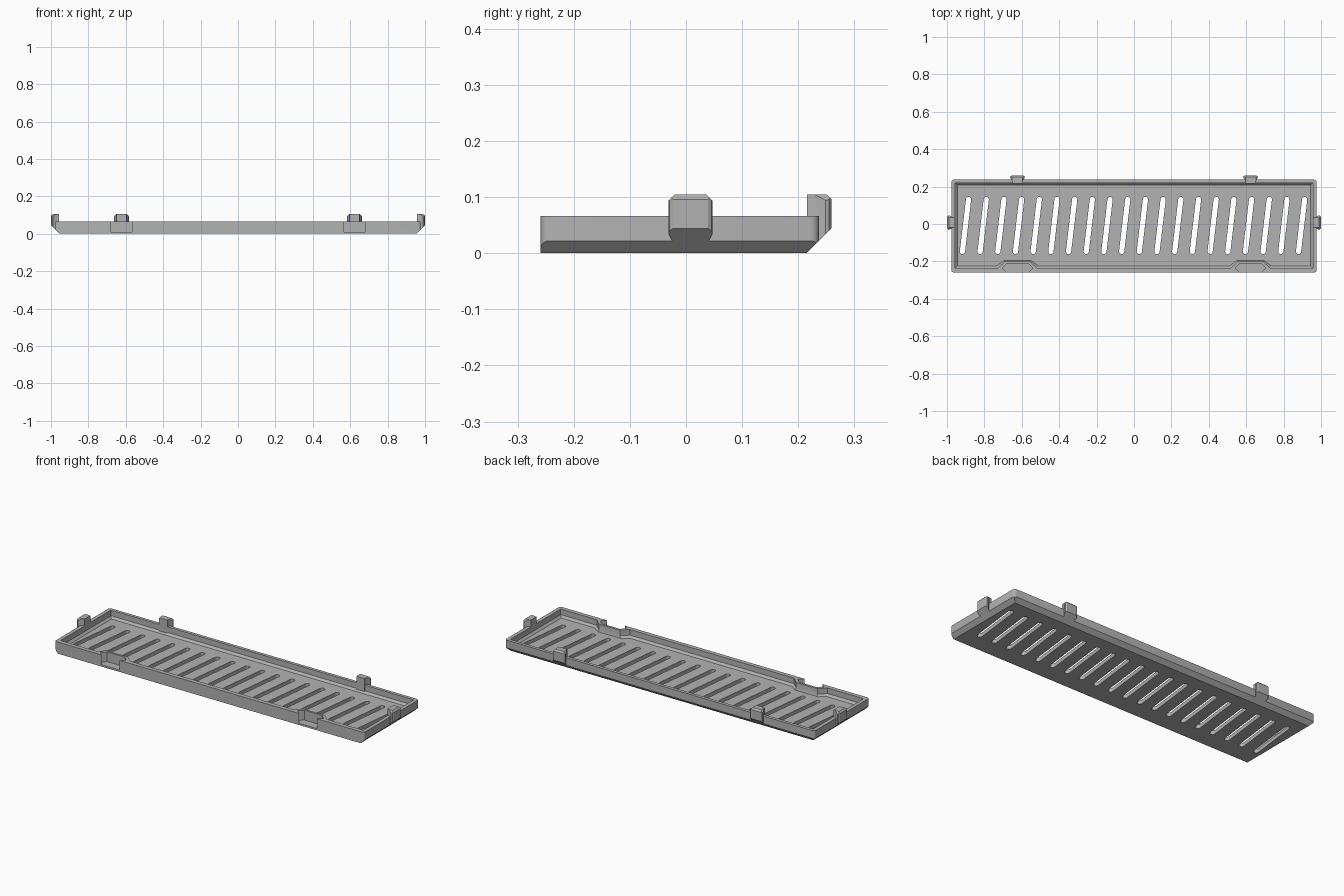
import bpy, bmesh, math
from mathutils import Vector, Matrix

cube = bpy.data.objects.get("Cube")
if cube:
    bpy.data.objects.remove(cube, do_unlink=True)

grey = bpy.data.materials.new("light grey plastic")
grey.use_nodes = True
COLOUR = (0.45, 0.45, 0.45, 1)
grey.diffuse_color = COLOUR
grey.node_tree.nodes["Principled BSDF"].inputs["Base Color"].default_value = COLOUR

HALF_X, FRONT, BACK, RIM = 0.977, -0.259, 0.237, 0.066
BEVEL = 0.022
CATCH_X = 0.623


def loft(bm, levels):
    """Closed solid through matching counter-clockwise outlines, bottom to top."""
    rings = [[bm.verts.new((x, y, z)) for x, y in pts] for pts, z in levels]
    n = len(rings[0])
    for low, high in zip(rings, rings[1:]):
        for i in range(n):
            j = (i + 1) % n
            bm.faces.new((low[i], low[j], high[j], high[i]))
    bm.faces.new(rings[0][::-1])
    bm.faces.new(rings[-1])


def slice_off(bm, point, normal):
    """Cut away everything on the normal side and close the cut."""
    geom = bm.verts[:] + bm.edges[:] + bm.faces[:]
    cut = bmesh.ops.bisect_plane(bm, geom=geom, plane_co=point,
                                 plane_no=Vector(normal).normalized(), clear_outer=True)
    edges = [e for e in cut["geom_cut"] if isinstance(e, bmesh.types.BMEdge)]
    bmesh.ops.edgeloop_fill(bm, edges=edges)


def finish(name, bm, matrix=None):
    if matrix:
        bm.transform(matrix)
    bmesh.ops.recalc_face_normals(bm, faces=bm.faces[:])
    mesh = bpy.data.meshes.new(name)
    bm.to_mesh(mesh)
    bm.free()
    mesh.materials.append(grey)
    obj = bpy.data.objects.new(name, mesh)
    bpy.context.collection.objects.link(obj)
    return obj


def activate(obj):
    bpy.ops.object.select_all(action="DESELECT")
    obj.select_set(True)
    bpy.context.view_layer.objects.active = obj


def arc(cx, cy, r, start, end, steps):
    angles = [math.radians(start + (end - start) * i / steps) for i in range(steps + 1)]
    return [(cx + r * math.cos(a), cy + r * math.sin(a)) for a in angles]


# Tray block: rounded rectangle, underside bevelled on back and both ends
r = 0.014
outline = (arc(HALF_X - r, BACK - r, r, 0, 90, 4) + arc(r - HALF_X, BACK - r, r, 90, 180, 4)
           + arc(r - HALF_X, FRONT + r, r, 180, 270, 4) + arc(HALF_X - r, FRONT + r, r, 270, 360, 4))
bm = bmesh.new()
loft(bm, [(outline, 0), (outline, RIM)])
slice_off(bm, (0, BACK - BEVEL, 0), (0, 1, -1))
for s in (-1, 1):
    slice_off(bm, (s * (HALF_X - BEVEL), 0, 0), (s, 0, -1))
tray = finish("vented_tray", bm)


# Cavity, leaving inward bulges in the front wall around the catches
def cavity_outline(inset):
    x, y0, y1 = 0.956 - inset, -0.235 + inset, 0.219 - inset
    pts = [(-x, y0)]
    for c in (-CATCH_X, CATCH_X):
        wide, narrow, top = 0.105 + inset / 2, 0.067 + inset / 2, -0.199 + inset / 3
        pts += [(c - wide, y0), (c - narrow, top), (c + narrow, top), (c + wide, y0)]
    return pts + [(x, y0), (x, y1), (-x, y1)]


bm = bmesh.new()
loft(bm, [(cavity_outline(0.011), 0.022), (cavity_outline(0), 0.034), (cavity_outline(0), 0.1)])
cutters = [finish("cavity_cutter", bm)]

# Slanted vent slots with round ends
SLOTS, HALF_LEN, WIDTH = 20, 0.14, 0.014
bm = bmesh.new()
tilt = Matrix.Rotation(-math.atan(0.033 / 0.28), 2)
capsule = arc(0, HALF_LEN, WIDTH, 0, 180, 8) + arc(0, -HALF_LEN, WIDTH, 180, 360, 8)
capsule = [tilt @ Vector(p) for p in capsule]
for i in range(SLOTS):
    x = -0.901 + i * 1.797 / (SLOTS - 1)
    pts = [(p.x + x, p.y - 0.008) for p in capsule]
    loft(bm, [(pts, -0.05), (pts, 0.05)])
cutters.append(finish("slot_cutter", bm))

# Dovetail catch pockets, open to the front and top
bm = bmesh.new()
for c in (-CATCH_X, CATCH_X):
    half = [(0.057, -0.3), (0.057, -0.259), (0.082, -0.235), (0.056, -0.211)]
    pts = [(c + x, y) for x, y in half] + [(c - x, y) for x, y in reversed(half)]
    loft(bm, [(pts, 0.01), (pts, 0.1)])
cutters.append(finish("catch_cutter", bm))

activate(tray)
for cutter in cutters:
    mod = tray.modifiers.new(cutter.name, "BOOLEAN")
    mod.operation, mod.solver, mod.object = "DIFFERENCE", "EXACT", cutter
    bpy.ops.object.modifier_apply(modifier=mod.name)
    bpy.data.objects.remove(cutter, do_unlink=True)
bpy.ops.object.shade_smooth_by_angle(angle=math.radians(30))


# Dovetail clips: local +y points outward from the tray edge
def clip(name, x, y, turn):
    bm = bmesh.new()
    half = [(0.026, -0.021), (0.026, -0.012), (0.039, 0.012), (0.037, 0.018), (0.031, 0.022)]
    pts = [(px, py) for px, py in half] + [(-px, py) for px, py in reversed(half)]
    loft(bm, [(pts, 0), (pts, 0.105)])
    slice_off(bm, (0, -BEVEL, 0), (0, 1, -1))
    slice_off(bm, (0, 0.022, 0.096), (0, 1, 1))
    for s in (-1, 1):
        slice_off(bm, (s * 0.039, 0, 0.094), (s, 0, 1))
    place = Matrix.Translation((x, y, 0)) @ Matrix.Rotation(math.radians(turn), 4, "Z")
    obj = finish(name, bm, place)
    activate(obj)
    bpy.ops.object.shade_smooth_by_angle(angle=math.radians(30))


clip("back_clip_right", -CATCH_X, BACK, 0)
clip("back_clip_left", CATCH_X, BACK, 0)
clip("end_clip_left", HALF_X, 0.008, -90)
clip("end_clip_right", -HALF_X, 0.008, 90)
